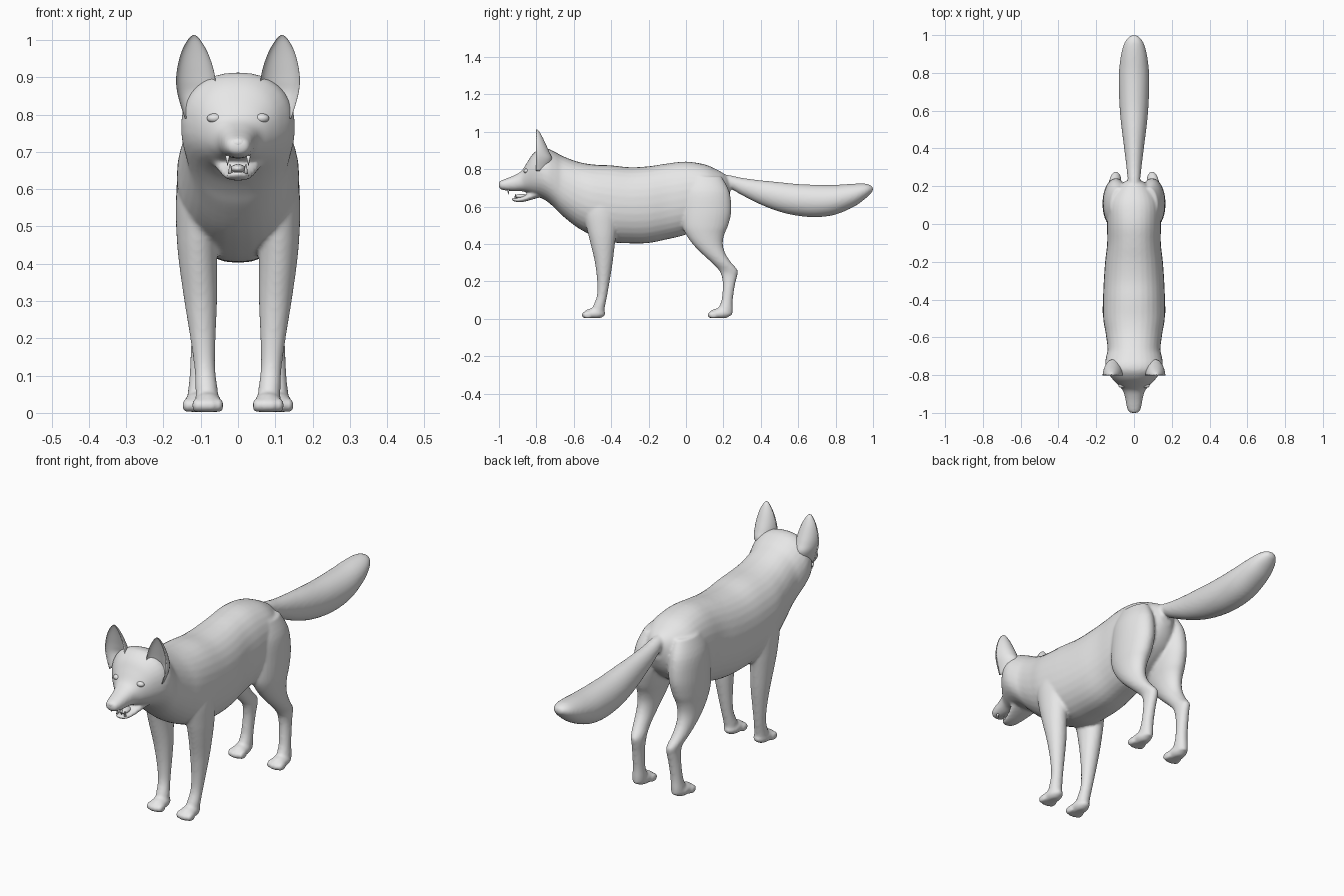
import bpy
import bmesh
from math import sin, cos, pi, copysign
from mathutils import Matrix, Vector

SIDES = (("left", 1), ("right", -1))

cube = bpy.data.objects.get("Cube")
if cube:
    bpy.data.objects.remove(cube, do_unlink=True)

# One plain grey for the whole animal
grey = bpy.data.materials.new("plain grey")
grey.use_nodes = True
COLOUR = (0.8, 0.8, 0.8, 1)
grey.diffuse_color = COLOUR
grey.node_tree.nodes["Principled BSDF"].inputs["Base Color"].default_value = COLOUR


def finish(name, bm):
    """Turn a bmesh into a smooth shaded object."""
    bmesh.ops.recalc_face_normals(bm, faces=bm.faces)
    mesh = bpy.data.meshes.new(name)
    bm.to_mesh(mesh)
    bm.free()
    mesh.materials.append(grey)
    obj = bpy.data.objects.new(name, mesh)
    bpy.context.collection.objects.link(obj)
    smooth(obj)
    return obj


def smooth(obj):
    for poly in obj.data.polygons:
        poly.use_smooth = True


def spline(rows, steps=4):
    """Resample rows of numbers along a smooth curve."""
    rows = [Vector(r) for r in rows]
    padded = [rows[0]] + rows + [rows[-1]]
    result = []
    for a, b, c, d in zip(padded, padded[1:], padded[2:], padded[3:]):
        for i in range(steps):
            t = i / steps
            result.append(b + (c - a) * t / 2 + (2 * a - 5 * b + 4 * c - d) * t * t / 2
                          + (3 * b - a - 3 * c + d) * t ** 3 / 2)
    return result + [rows[-1]]


def power(value, exponent):
    return copysign(abs(value) ** exponent, value)


def skin(bm, rings):
    """Bridge rings of points and close both ends."""
    loops = [[bm.verts.new(p) for p in ring] for ring in rings]
    count = len(loops[0])
    for low, high in zip(loops, loops[1:]):
        for i in range(count):
            j = (i + 1) % count
            bm.faces.new((low[i], low[j], high[j], high[i]))
    bm.faces.new(loops[0][::-1])
    bm.faces.new(loops[-1])


def angles(count=32):
    return [2 * pi * i / count for i in range(count)]


def loft_along_y(bm, rows, exponent=0.9):
    """Rows are: y, bottom z, top z, half width."""
    rings = []
    for y, bottom, top, width in spline(rows):
        mid, half = (top + bottom) / 2, max((top - bottom) / 2, 0.002)
        rings.append([(max(width, 0.002) * power(cos(t), exponent), y,
                       mid + half * power(sin(t), exponent)) for t in angles()])
    skin(bm, rings)


def loft_along_z(bm, rows, side):
    """Rows are: z, x, half width, front y, back y."""
    rings = []
    for z, x, width, front, back in spline(rows):
        mid, half = (front + back) / 2, (back - front) / 2
        rings.append([(side * x + width * cos(t), mid + half * sin(t), z)
                      for t in angles()])
    skin(bm, rings)


def ellipsoid(bm, centre, radii):
    matrix = Matrix.Translation(centre) @ Matrix.Diagonal((*radii, 1))
    bmesh.ops.create_uvsphere(bm, u_segments=24, v_segments=14, radius=1, matrix=matrix)


def paw(bm, x, y):
    """Foot pad with four toes, y is the tip of the toes."""
    ellipsoid(bm, (x, y + 0.068, 0.028), (0.037, 0.058, 0.029))
    for i in range(4):
        off = i - 1.5
        ellipsoid(bm, (x + off * 0.02, y + 0.022 + 0.007 * abs(off), 0.02),
                  (0.012, 0.028, 0.02))


# Trunk, neck, skull and muzzle in one sweep from rump to nose
trunk = [
    (0.235, 0.66, 0.74, 0.03), (0.21, 0.6, 0.77, 0.07), (0.17, 0.55, 0.795, 0.11),
    (0.1, 0.5, 0.825, 0.14), (0, 0.45, 0.84, 0.143), (-0.1, 0.425, 0.83, 0.142),
    (-0.2, 0.405, 0.815, 0.153), (-0.3, 0.403, 0.81, 0.16), (-0.4, 0.41, 0.82, 0.164),
    (-0.5, 0.445, 0.825, 0.163), (-0.58, 0.487, 0.84, 0.15), (-0.66, 0.55, 0.87, 0.14),
    (-0.7, 0.59, 0.892, 0.147), (-0.74, 0.625, 0.91, 0.153), (-0.78, 0.648, 0.91, 0.143),
    (-0.82, 0.663, 0.88, 0.115), (-0.85, 0.675, 0.835, 0.087),
    (-0.88, 0.682, 0.79, 0.06), (-0.92, 0.682, 0.766, 0.047),
    (-0.96, 0.685, 0.75, 0.04), (-0.99, 0.692, 0.738, 0.031), (-1, 0.702, 0.728, 0.018),
]
jaw = [
    (-0.78, 0.65, 0.7, 0.07), (-0.83, 0.635, 0.675, 0.055), (-0.87, 0.625, 0.655, 0.042),
    (-0.9, 0.623, 0.647, 0.034), (-0.92, 0.628, 0.647, 0.026), (-0.932, 0.635, 0.645, 0.013),
]
tail = [
    (0.17, 0.72, 0.775, 0.025), (0.23, 0.7, 0.768, 0.032), (0.3, 0.66, 0.753, 0.04),
    (0.4, 0.61, 0.74, 0.052), (0.5, 0.572, 0.73, 0.065), (0.6, 0.55, 0.72, 0.075),
    (0.7, 0.543, 0.716, 0.08), (0.8, 0.557, 0.716, 0.08), (0.9, 0.6, 0.722, 0.068),
    (0.96, 0.643, 0.722, 0.05), (0.99, 0.672, 0.712, 0.028), (1, 0.685, 0.7, 0.012),
]
front_leg = [
    (0.68, 0.1, 0.05, -0.53, -0.38), (0.58, 0.106, 0.06, -0.55, -0.36),
    (0.48, 0.109, 0.056, -0.53, -0.37), (0.4, 0.107, 0.051, -0.51, -0.38),
    (0.3, 0.1, 0.044, -0.487, -0.392), (0.2, 0.094, 0.034, -0.475, -0.408),
    (0.12, 0.089, 0.028, -0.477, -0.422), (0.06, 0.084, 0.03, -0.5, -0.434),
    (0.02, 0.082, 0.03, -0.51, -0.437),
]
hind_leg = [
    (0.76, 0.08, 0.045, 0, 0.19), (0.68, 0.092, 0.065, -0.02, 0.232),
    (0.58, 0.097, 0.069, -0.025, 0.243), (0.5, 0.102, 0.064, -0.02, 0.226),
    (0.45, 0.106, 0.056, 0, 0.205), (0.4, 0.109, 0.048, 0.035, 0.197),
    (0.35, 0.11, 0.041, 0.083, 0.21), (0.3, 0.106, 0.035, 0.137, 0.242),
    (0.26, 0.098, 0.03, 0.175, 0.276), (0.23, 0.096, 0.028, 0.19, 0.274),
    (0.18, 0.099, 0.027, 0.197, 0.262), (0.1, 0.103, 0.027, 0.19, 0.25),
    (0.05, 0.105, 0.03, 0.17, 0.25), (0.02, 0.106, 0.03, 0.16, 0.248),
]

bm = bmesh.new()
loft_along_y(bm, trunk)
loft_along_y(bm, jaw)
loft_along_y(bm, tail, 1)
for _, side in SIDES:
    loft_along_z(bm, front_leg, side)
    loft_along_z(bm, hind_leg, side)
    paw(bm, side * 0.081, -0.557)
    paw(bm, side * 0.107, 0.115)
body = finish("body", bm)

# Melt the parts into one skin and relax the seams
remesh = body.modifiers.new("melt", "REMESH")
remesh.mode = "VOXEL"
remesh.voxel_size = 0.007
relax = body.modifiers.new("relax", "SMOOTH")
relax.factor = 0.5
relax.iterations = 6
bpy.context.view_layer.update()
evaluated = body.evaluated_get(bpy.context.evaluated_depsgraph_get())
skin_mesh = bpy.data.meshes.new_from_object(evaluated)
body.modifiers.clear()
body.data = skin_mesh
for vert in skin_mesh.vertices:
    vert.co.z = max(vert.co.z, 0.003)
smooth(body)

# Upright ears, hollow at the front: z, x, half width, depth
ear_rows = [
    (0.79, 0.108, 0.035, 0.06), (0.85, 0.111, 0.05, 0.085), (0.89, 0.113, 0.053, 0.072),
    (0.93, 0.115, 0.047, 0.054), (0.97, 0.117, 0.034, 0.035), (1, 0.118, 0.017, 0.018),
    (1.013, 0.118, 0.004, 0.006),
]
for label, side in SIDES:
    bm = bmesh.new()
    rings = []
    for z, x, width, depth in spline(ear_rows):
        rings.append([(side * x + width * cos(t),
                       -0.802 + depth * (sin(t) if sin(t) > 0 else -0.5 * sin(t)), z)
                      for t in angles()])
    skin(bm, rings)
    finish(label + "_ear", bm)

    # Almond eyes
    bm = bmesh.new()
    ellipsoid(bm, (side * 0.063, -0.853, 0.79), (0.02, 0.015, 0.013))
    finish(label + "_eye", bm)

    # Upper and lower fangs
    for part, x, y, z, turn in (("upper", 0.028, -0.95, 0.677, pi),
                                ("lower", 0.021, -0.912, 0.655, 0)):
        bm = bmesh.new()
        place = Matrix.Translation((side * x, y, z)) @ Matrix.Rotation(turn, 4, "X")
        bmesh.ops.create_cone(bm, cap_ends=True, segments=12, radius1=0.006,
                              radius2=0.001, depth=0.026, matrix=place)
        finish(label + "_" + part + "_fang", bm)

# Nose and tongue
for name, centre, radii in (("nose", (0, -0.982, 0.722), (0.026, 0.018, 0.017)),
                            ("tongue", (0, -0.88, 0.655), (0.02, 0.036, 0.012))):
    bm = bmesh.new()
    ellipsoid(bm, centre, radii)
    finish(name, bm)
